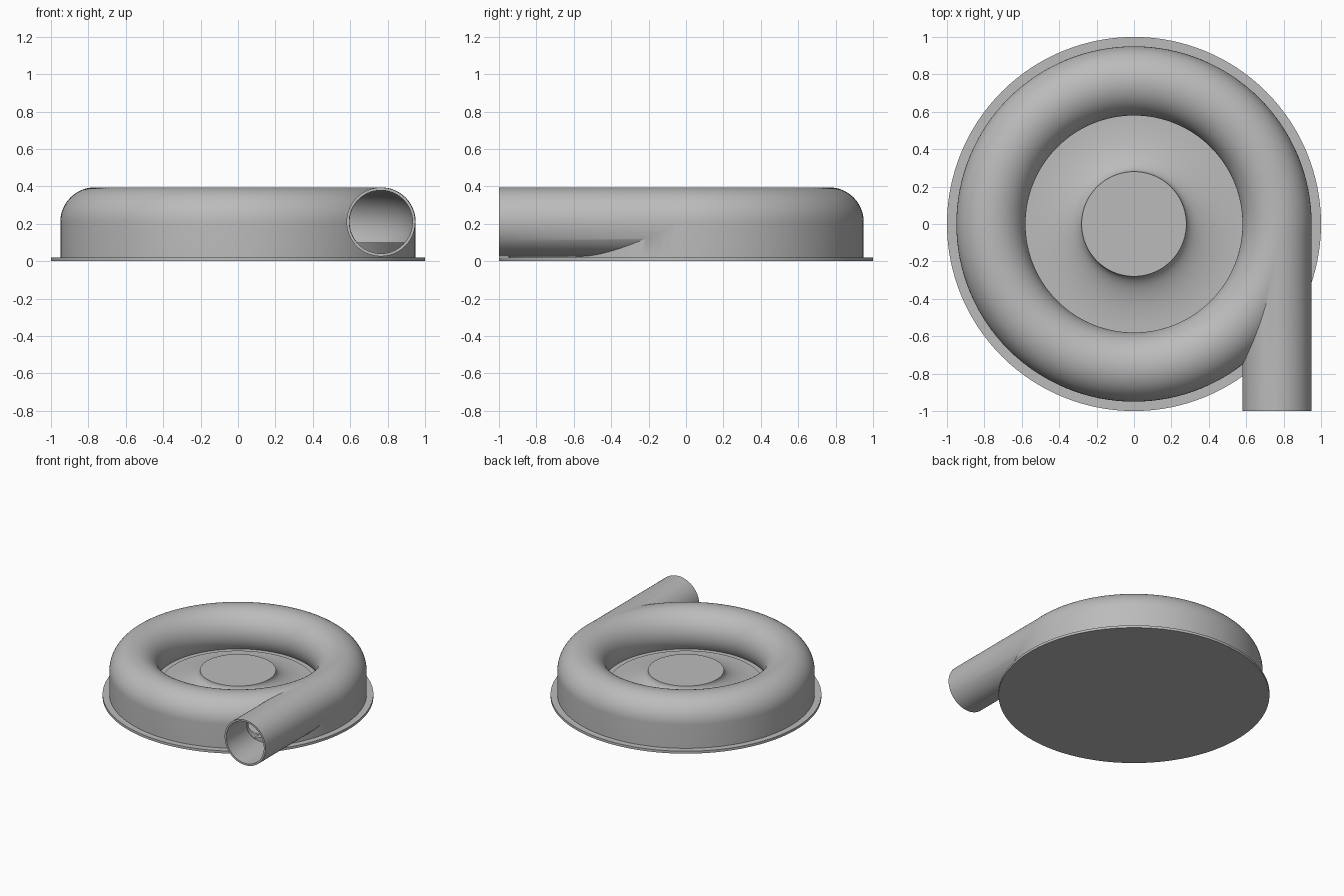
import bpy, bmesh
from math import sin, cos, pi, radians, asin
from mathutils import Matrix, Vector

if "Cube" in bpy.data.objects:
    bpy.data.objects.remove(bpy.data.objects["Cube"])

RING, TUBE, BORE = 0.765, 0.185, 0.17   # scroll centre radius, outer and inner tube radius
MID, FLOOR = 0.21, 0.10                 # tube centre height, inner floor height

grey = bpy.data.materials.new("cast_grey")
grey.use_nodes = True
grey.diffuse_color = (0.5, 0.5, 0.5, 1)
grey.node_tree.nodes["Principled BSDF"].inputs["Base Color"].default_value = (0.5, 0.5, 0.5, 1)


def finish(name, bm):
    bmesh.ops.remove_doubles(bm, verts=bm.verts, dist=1e-5)
    bmesh.ops.recalc_face_normals(bm, faces=bm.faces)
    mesh = bpy.data.meshes.new(name)
    bm.to_mesh(mesh)
    bm.free()
    mesh.materials.append(grey)
    obj = bpy.data.objects.new(name, mesh)
    bpy.context.collection.objects.link(obj)
    return obj


def arc(cx, cz, rx, rz, start, end, n):
    steps = [start + (end - start) * i / n for i in range(n + 1)]
    return [(cx + rx * cos(a), cz + rz * sin(a)) for a in steps]


def revolve(name, profile, closed=False, steps=128):
    """Turn an (r, z) profile round the z axis."""
    bm = bmesh.new()
    vs = [bm.verts.new((r, 0, z)) for r, z in profile]
    pairs = list(zip(vs, vs[1:])) + ([(vs[-1], vs[0])] if closed else [])
    es = [bm.edges.new(p) for p in pairs]
    bmesh.ops.spin(bm, geom=vs + es, cent=(0, 0, 0), axis=(0, 0, 1),
                   angle=2 * pi, steps=steps, use_merge=True)
    return finish(name, bm)


def extrude_y(name, profile, y0, y1):
    """Extrude an (x, z) outline along y."""
    bm = bmesh.new()
    face = bm.faces.new([bm.verts.new((x, y0, z)) for x, z in profile])
    out = bmesh.ops.extrude_face_region(bm, geom=[face], use_keep_orig=True)
    moved = [v for v in out["geom"] if isinstance(v, bmesh.types.BMVert)]
    bmesh.ops.translate(bm, verts=moved, vec=(0, y1 - y0, 0))
    return finish(name, bm)


def combine(obj, other, operation):
    mod = obj.modifiers.new("combine", "BOOLEAN")
    mod.operation, mod.solver, mod.object = operation, "EXACT", other
    bpy.context.view_layer.objects.active = obj
    bpy.ops.object.modifier_apply(modifier=mod.name)
    bpy.data.objects.remove(other)


def clipped(radius, floor):
    """Circle of the tube, cut flat at the floor."""
    a = asin((floor - MID) / radius)
    return arc(RING, MID, radius, radius, a, pi - a, 48)


# Round mounting plate
base = revolve("base_plate", [(0, 0), (1, 0), (1, 0.02), (0, 0.02)])

# Scroll casing: straight outer wall, rounded top, inner lip, flared hub
lip = pi + asin((MID - FLOOR) / TUBE)
profile = [(0, 0.01), (0.95, 0.01)]
profile += arc(RING, MID, TUBE, TUBE, 0, lip, 44)
profile += [(0.575, FLOOR)]
profile += arc(0.575, MID + 0.005, 0.295, 0.11, 1.5 * pi, pi, 20)
profile += [(0, MID + 0.005)]
casing = revolve("scroll_casing", profile)

# Tangential outlet pipe, bored through
pipe_x = RING - 0.001
pipe = extrude_y("outlet_pipe", arc(pipe_x, MID, 0.184, 0.184, 0, 2 * pi, 64)[:-1], -1, 0.03)
bore = extrude_y("pipe_bore", arc(pipe_x, MID, 0.169, 0.169, 0, 2 * pi, 64)[:-1], -1.1, 0.1)
combine(pipe, bore, "DIFFERENCE")
combine(casing, pipe, "UNION")

# Hollow the scroll and open it into the pipe
combine(casing, revolve("scroll_bore", clipped(BORE, FLOOR), closed=True), "DIFFERENCE")
combine(casing, extrude_y("pipe_opening", clipped(0.1685, FLOOR + 0.001), -0.99, 0.02), "DIFFERENCE")

for obj in (base, casing):
    bpy.ops.object.select_all(action="DESELECT")
    obj.select_set(True)
    bpy.context.view_layer.objects.active = obj
    bpy.ops.object.shade_smooth_by_angle(angle=radians(30))
